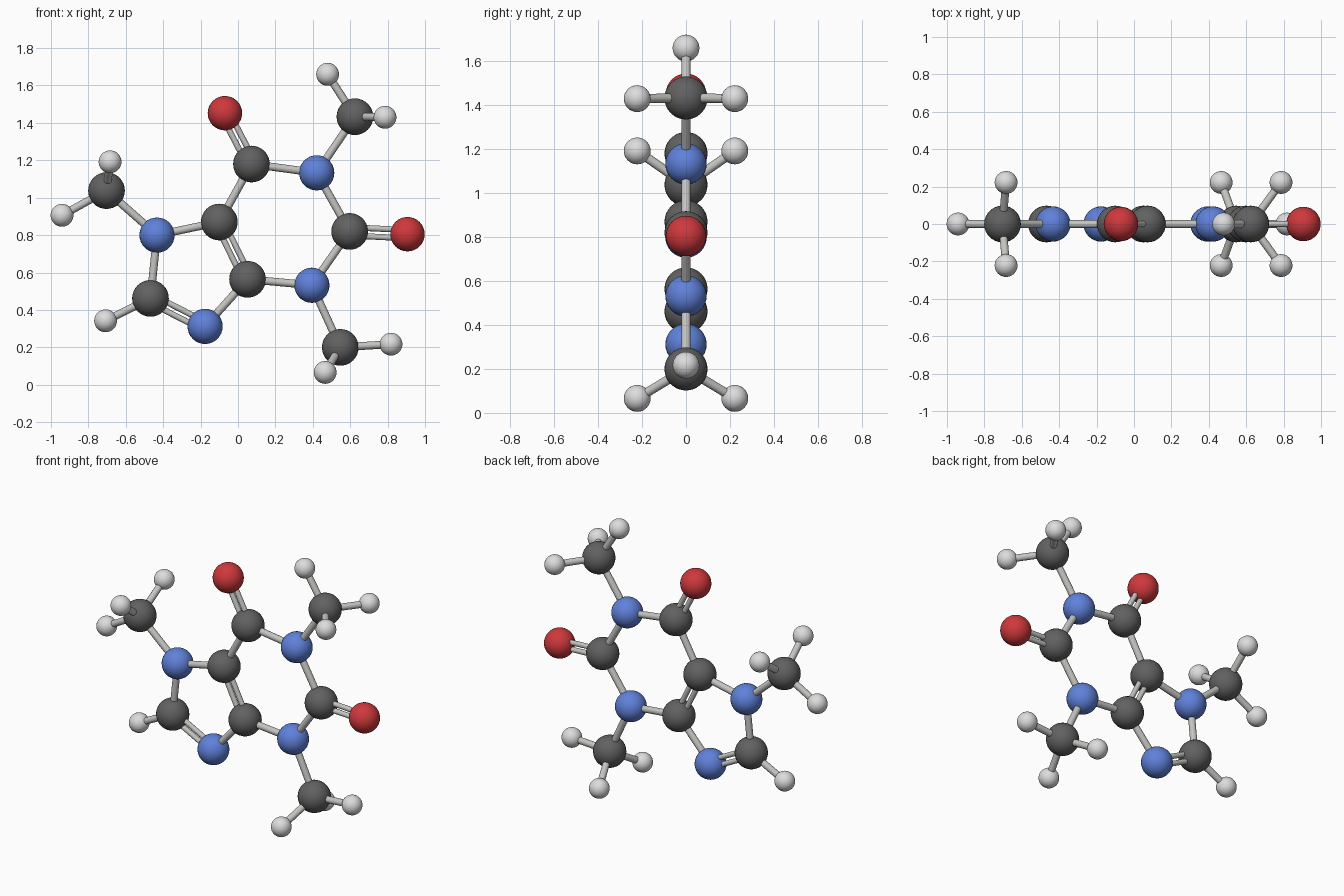
import bpy
from mathutils import Vector

if "Cube" in bpy.data.objects:
    bpy.data.objects.remove(bpy.data.objects["Cube"])


def material(name, rgb):
    m = bpy.data.materials.new(name)
    m.diffuse_color = (*rgb, 1)
    m.use_nodes = True
    m.node_tree.nodes["Principled BSDF"].inputs["Base Color"].default_value = m.diffuse_color
    return m


# Element styles: label, radius, material
STYLE = {
    "C": ("carbon", 0.098, material("dark grey", (0.12, 0.12, 0.12))),
    "N": ("nitrogen", 0.094, material("blue", (0.115, 0.22, 0.70))),
    "O": ("oxygen", 0.092, material("red", (0.62, 0.04, 0.045))),
    "H": ("hydrogen", 0.061, material("off white", (0.72, 0.72, 0.72))),
}
ROD = material("light grey", (0.55, 0.55, 0.53))

# Atoms: position in the XZ plane, with optional depth
ATOMS = {
    "O6": (-0.07, 1.452), "C6": (0.072, 1.18), "N1": (0.421, 1.133),
    "C2": (0.597, 0.82), "O2": (0.906, 0.805), "N3": (0.395, 0.532),
    "C4": (0.051, 0.564), "C5": (-0.10, 0.87), "N7": (-0.433, 0.80),
    "C8": (-0.468, 0.462), "N9": (-0.176, 0.312), "H8": (-0.708, 0.342),
    "C11": (0.625, 1.433), "H11": (0.479, 1.66),
    "C13": (0.547, 0.20), "H13": (0.818, 0.217),
    "C17": (-0.703, 1.038), "H17": (-0.941, 0.906),
}
BONDS = ["C6-N1", "N1-C2", "C2-N3", "N3-C4", "C5-C6", "C5-N7", "N7-C8",
         "N9-C4", "C8-H8", "N1-C11", "N3-C13", "N7-C17",
         "C11-H11", "C13-H13", "C17-H17"]
DOUBLE_BONDS = ["C6-O6", "C2-O2", "C4-C5", "C8-N9"]

pos = {k: Vector((x, 0, z)) for k, (x, z) in ATOMS.items()}

# Mirrored front/back hydrogens of each methyl group
for carbon, x, z in (("C11", 0.786, 1.43), ("C13", 0.466, 0.066), ("C17", -0.684, 1.192)):
    for side, y in (("front", -0.222), ("back", 0.222)):
        key = f"H{carbon[1:]}_{side}"
        pos[key] = Vector((x, y, z))
        BONDS.append(f"{carbon}-{key}")


def finish(name, mat):
    ob = bpy.context.object
    ob.name = name
    ob.data.materials.append(mat)
    bpy.ops.object.shade_smooth_by_angle()


def rod(name, a, b, radius):
    d = b - a
    bpy.ops.mesh.primitive_cylinder_add(
        vertices=20, radius=radius, depth=d.length, location=(a + b) / 2,
        rotation=d.to_track_quat("Z", "Y").to_euler())
    finish(name, ROD)


# Atom balls
for key, p in pos.items():
    label, radius, mat = STYLE[key[0]]
    bpy.ops.mesh.primitive_uv_sphere_add(segments=32, ring_count=16, radius=radius, location=p)
    finish(f"{label}_ball_{key[1:]}", mat)

# Single bonds
for bond in BONDS:
    a, b = bond.split("-")
    rod(f"single_bond_{a}_{b}", pos[a], pos[b], 0.021)

# Double bonds: paired thin rods lying side by side in the ring plane
for bond in DOUBLE_BONDS:
    a, b = bond.split("-")
    offset = (pos[b] - pos[a]).cross(Vector((0, 1, 0))).normalized() * 0.022
    for s, side in ((-1, "left"), (1, "right")):
        rod(f"double_bond_{a}_{b}_{side}", pos[a] + s * offset, pos[b] + s * offset, 0.016)
